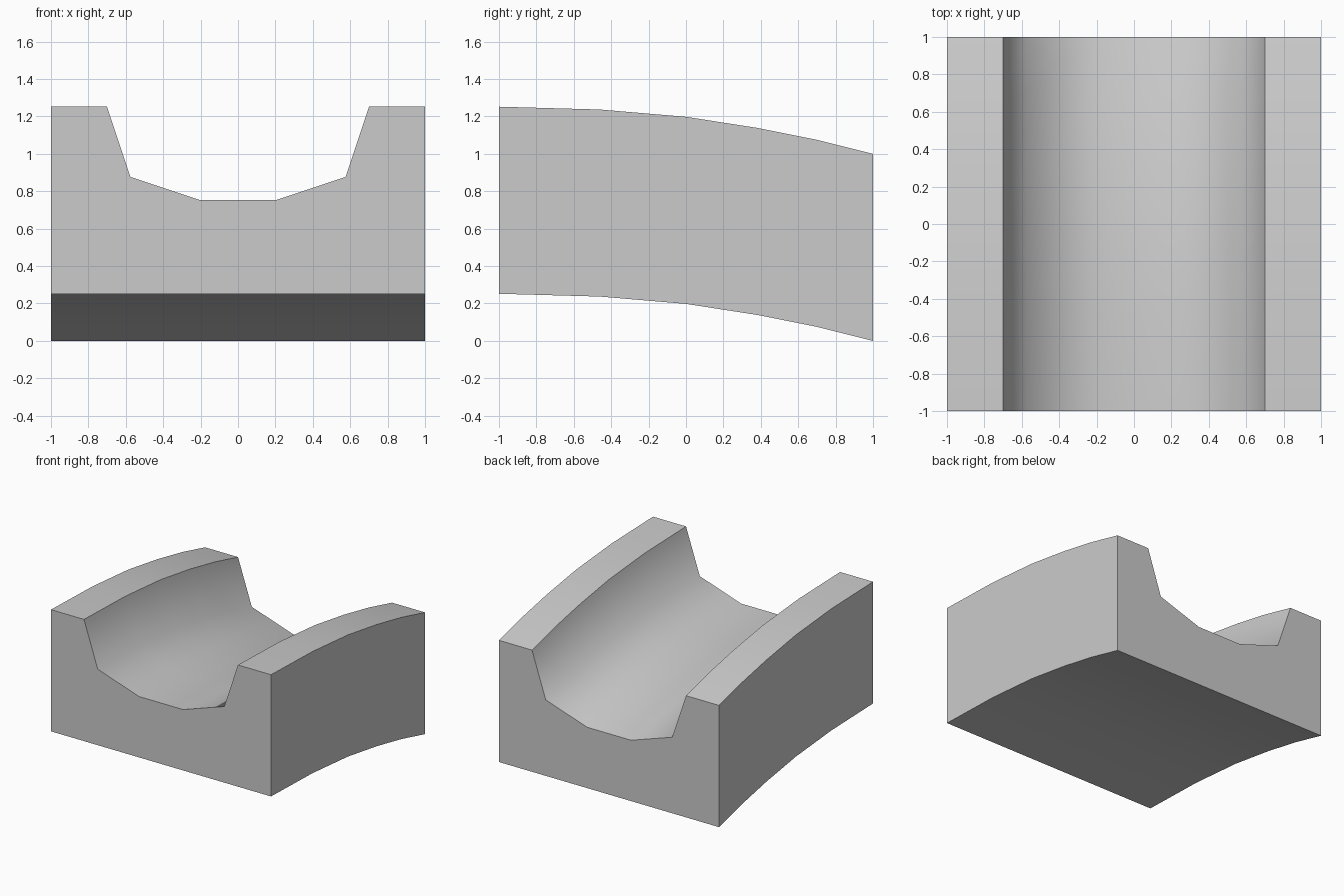
import bpy, bmesh, math

if "Cube" in bpy.data.objects:
    bpy.data.objects.remove(bpy.data.objects["Cube"])

# Cross-section of the half channel (x, height above the base), mirrored to a full outline
half = [(0.2, 0.5), (0.575, 0.625), (0.7, 1.0), (1.0, 1.0), (1.0, 0.0)]
outline = half + [(-x, h) for x, h in reversed(half)]

# Gently arched path the section follows from front to back (y, base height)
path = [(-1.0, 0.252), (-0.46, 0.237), (0.0, 0.198), (0.38, 0.139), (0.7, 0.075), (1.0, 0.0)]

# Sweep the section along the path
bm = bmesh.new()
rings = [[bm.verts.new((x, y, z + h)) for x, h in outline] for y, z in path]
n = len(outline)
for a, b in zip(rings, rings[1:]):
    for i in range(n):
        j = (i + 1) % n
        bm.faces.new((a[i], a[j], b[j], b[i]))

# End caps
bm.faces.new(rings[0])
bm.faces.new(rings[-1][::-1])
bmesh.ops.recalc_face_normals(bm, faces=bm.faces)

mesh = bpy.data.meshes.new("curved_channel")
bm.to_mesh(mesh)
bm.free()
channel = bpy.data.objects.new("curved_channel", mesh)
bpy.context.collection.objects.link(channel)

# Smooth groove and arch, sharp rim edges
bpy.context.view_layer.objects.active = channel
channel.select_set(True)
bpy.ops.object.shade_smooth_by_angle(angle=math.radians(60))
